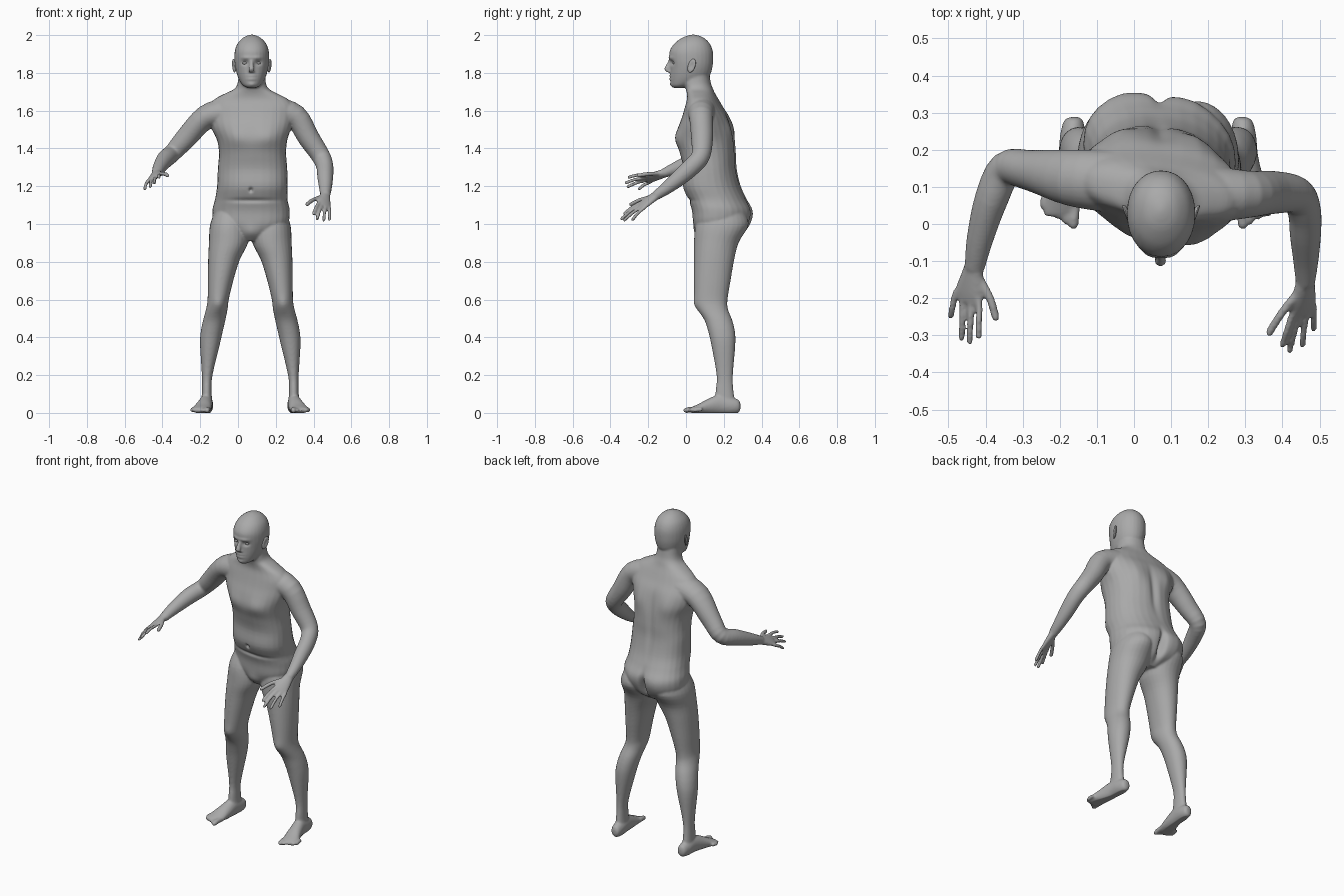
import bpy
import bmesh
from math import cos, sin, pi, exp, copysign
from mathutils import Vector

cube = bpy.data.objects.get("Cube")
if cube:
    bpy.data.objects.remove(cube, do_unlink=True)

MIDDLE = .068
X_AXIS, Y_AXIS, Z_AXIS = Vector((1, 0, 0)), Vector((0, 1, 0)), Vector((0, 0, 1))

skin = bpy.data.materials.new("grey_skin")
skin.use_nodes = True
grey = (.4, .4, .4, 1)
skin.diffuse_color = grey
skin.node_tree.nodes["Principled BSDF"].inputs["Base Color"].default_value = grey

body_mesh = bmesh.new()


def spline(rows, steps=4):
    """Smoothly resample a list of number rows."""
    result = []
    last = len(rows) - 1
    for i in range(last):
        near = (rows[max(i - 1, 0)], rows[i], rows[i + 1], rows[min(i + 2, last)])
        for k in range(steps):
            t = k / steps
            result.append([.5 * (2 * b + (c - a) * t + (2 * a - 5 * b + 4 * c - d) * t * t
                                 + (3 * b - a - 3 * c + d) * t ** 3)
                           for a, b, c, d in zip(*near)])
    result.append(list(rows[-1]))
    return result


def loft(rows, axes=None, side=None, power=2.0, sides=28):
    """Skin rows of x, y, z, half width, half depth into a closed shape."""
    rows = spline(rows)
    rings = []
    for i, (x, y, z, wide, deep) in enumerate(rows):
        before, after = rows[max(i - 1, 0)], rows[min(i + 1, len(rows) - 1)]
        if axes:
            u, v = axes
        else:
            along = (Vector(after[:3]) - Vector(before[:3])).normalized()
            u = side - along * side.dot(along) if side else along.cross(Z_AXIS)
            u = u.normalized()
            v = u.cross(along)
        ring = []
        for k in range(sides):
            c, s = cos(2 * pi * k / sides), sin(2 * pi * k / sides)
            c = copysign(abs(c) ** (2 / power), c) * max(wide, .002)
            s = copysign(abs(s) ** (2 / power), s) * max(deep, .002)
            ring.append(body_mesh.verts.new(Vector((x, y, z)) + u * c + v * s))
        rings.append(ring)
    for low, high in zip(rings, rings[1:]):
        for k in range(sides):
            n = (k + 1) % sides
            body_mesh.faces.new((low[k], low[n], high[n], high[k]))
    body_mesh.faces.new(rings[0])
    body_mesh.faces.new(rings[-1])


def stack(rows, twist=0.0, power=2.0):
    """Level cross-sections: height, middle x, half width, front y, back y."""
    loft([(x, (f + b) / 2, z, w, (b - f) / 2) for z, x, w, f, b in rows],
         axes=(X_AXIS + Y_AXIS * twist, Y_AXIS), power=power)


def digit(points, radius):
    """Finger or toe with a rounded tip."""
    points = [Vector(p) for p in points]
    tip = points[-1]
    back = (points[-2] - tip).normalized()
    rows = [(*p, radius, radius) for p in points[:-1]]
    rows.append((*(tip + back * radius), radius * .95, radius * .95))
    rows.append((*(tip + back * radius * .3), radius * .7, radius * .7))
    rows.append((*tip, radius * .2, radius * .2))
    loft(rows, sides=12)


# Torso and neck
stack([(.91, .066, .05, .09, .24), (.95, .067, .13, .06, .30), (1.0, .068, .195, .042, .328),
       (1.07, .069, .205, .035, .343), (1.13, .07, .192, .015, .318),
       (1.2, .076, .187, -.013, .287), (1.29, .077, .184, -.01, .266),
       (1.37, .077, .178, -.028, .262), (1.44, .075, .185, -.045, .255),
       (1.51, .07, .212, -.035, .24), (1.57, .07, .225, -.015, .22),
       (1.62, .07, .225, 0, .19), (1.66, .07, .195, .01, .168), (1.69, .07, .14, .008, .152),
       (1.715, .072, .092, 0, .142), (1.75, .073, .074, -.012, .13),
       (1.82, .073, .07, -.01, .12)], twist=-.12, power=2.3)

# Head
stack([(1.72, .073, .02, -.065, -.01), (1.732, .073, .044, -.077, .03),
       (1.757, .073, .064, -.082, .1), (1.79, .073, .078, -.083, .128),
       (1.83, .073, .088, -.083, .14), (1.87, .073, .092, -.087, .144),
       (1.915, .073, .09, -.087, .142), (1.955, .073, .076, -.062, .126),
       (1.985, .073, .048, -.022, .096), (1.998, .073, .022, .01, .065),
       (2.003, .073, .004, .032, .042)], power=2.1)

# Nose
loft([(.071, -.08, 1.875, .009, .008), (.071, -.092, 1.845, .011, .012),
      (.071, -.101, 1.82, .016, .014), (.071, -.093, 1.803, .017, .008)],
     axes=(X_AXIS, Y_AXIS), sides=16)

# Legs and feet
leg = [(1.06, .03, .19, .08, .3), (.99, .01, .214, .05, .322), (.9, .012, .219, .042, .278),
       (.81, .056, .223, .042, .255), (.7, .09, .225, .042, .236), (.6, .114, .226, .045, .22),
       (.55, .12, .234, .062, .222), (.49, .132, .25, .098, .245), (.43, .146, .262, .118, .259),
       (.36, .162, .266, .134, .261), (.2, .2, .256, .162, .248), (.12, .205, .256, .157, .251),
       (.04, .2, .26, .15, .262)]
foot = [(.226, .288, .035, .012, .014), (.228, .278, .035, .026, .034),
        (.23, .24, .038, .034, .045), (.234, .18, .045, .036, .052),
        (.244, .12, .034, .042, .042), (.256, .07, .022, .049, .027),
        (.262, .035, .016, .048, .017), (.264, .02, .015, .04, .01)]
for s in (1, -1):
    stack([(z, .065 + s * (i + o) / 2, (o - i) / 2, f, b) for z, i, o, f, b in leg], power=2.1)
    loft([(.065 + s * x, *rest) for x, *rest in foot], axes=(X_AXIS, Z_AXIS))
    for n in range(5):
        start = .224 + .02 * n
        digit([(.065 + s * start, .06 + .006 * n, .018),
               (.065 + s * (start + .003), .022 + .009 * n, .017),
               (.065 + s * (start + .005), -.014 + .013 * n, .011)], .011 if n else .015)

# Arms, right then left
loft([(-.06, .115, 1.59, .085, .08), (-.17, .125, 1.565, .076, .064),
      (-.28, .145, 1.45, .055, .056), (-.345, .148, 1.378, .048, .048),
      (-.385, .065, 1.343, .045, .047), (-.415, -.04, 1.3, .036, .036),
      (-.43, -.12, 1.268, .027, .024)])
loft([(.2, .08, 1.595, .08, .08), (.305, .08, 1.568, .064, .064),
      (.375, .085, 1.455, .058, .057), (.437, .078, 1.362, .05, .05),
      (.459, .035, 1.308, .045, .048), (.462, -.03, 1.25, .042, .044),
      (.463, -.1, 1.192, .034, .034), (.462, -.16, 1.15, .026, .025)])


def hand(wrist, index, pinky, thumb, tips):
    """Flat palm, four spread fingers and a thumb."""
    wrist, index, pinky = Vector(wrist), Vector(index), Vector(pinky)
    knuckle = (index + pinky) / 2
    palm = [(0, .026, .022), (.4, .034, .019), (.8, .041, .015), (1.08, .036, .01)]
    loft([(*wrist.lerp(knuckle, t), w, d) for t, w, d in palm], side=index - pinky)
    digit(thumb, .0115)
    for n, tip in enumerate(tips):
        base, tip = index.lerp(pinky, n / 3), Vector(tip)
        start = base.lerp(wrist, .25)
        bend = base.lerp(tip, .5) + Z_AXIS * .006
        digit([start, base, bend, tip], .0095)


# Hands
hand((-.43, -.11, 1.27), (-.417, -.215, 1.258), (-.482, -.19, 1.222),
     [(-.42, -.14, 1.267), (-.388, -.2, 1.265), (-.37, -.262, 1.255)],
     [(-.418, -.312, 1.245), (-.443, -.325, 1.215), (-.465, -.317, 1.193), (-.495, -.255, 1.18)])
hand((.462, -.15, 1.157), (.424, -.25, 1.108), (.484, -.222, 1.085),
     [(.445, -.18, 1.145), (.398, -.24, 1.128), (.36, -.3, 1.1)],
     [(.398, -.333, 1.048), (.418, -.347, 1.022), (.453, -.333, 1.015), (.484, -.288, 1.017)])

# Fuse the parts into one skin
bmesh.ops.recalc_face_normals(body_mesh, faces=body_mesh.faces[:])
rough = bpy.data.meshes.new("body_parts")
body_mesh.to_mesh(rough)
body_mesh.free()
body = bpy.data.objects.new("body", rough)
bpy.context.collection.objects.link(body)
remesh = body.modifiers.new("fuse", 'REMESH')
remesh.mode = 'VOXEL'
remesh.voxel_size = .006
relax = body.modifiers.new("relax", 'SMOOTH')
relax.factor = .5
relax.iterations = 5
bpy.context.view_layer.update()
fused = bpy.data.meshes.new_from_object(body.evaluated_get(bpy.context.evaluated_depsgraph_get()))
body.modifiers.clear()
body.data = fused
bpy.data.meshes.remove(rough)

# Surface forms: side offset, y, z, reach in x, y, z, push along y
forms = [(.035, -.08, 1.853, .018, .04, .012, .013),   # eye sockets
         (.03, -.08, 1.88, .03, .03, .009, -.006),     # brows
         (0, -.08, 1.775, .024, .03, .014, -.009),     # lips
         (0, -.09, 1.776, .026, .03, .005, .007),      # mouth line
         (0, -.08, 1.738, .02, .03, .012, -.006),      # chin
         (0, -.01, 1.18, .009, .05, .011, .018),       # navel
         (0, .34, 1.0, .018, .08, .08, -.045),         # seat crease
         (.09, .33, 1.03, .07, .08, .07, .012),        # buttocks
         (0, .25, 1.4, .022, .06, .15, -.014),         # spine
         (.09, -.05, 1.46, .07, .06, .05, -.012),      # chest
         (0, .02, 1.125, .13, .06, .012, .009),        # belly fold
         (.1, .23, 1.5, .05, .06, .07, .012),          # shoulder blades
         (0, .05, .95, .04, .06, .04, -.012),          # groin
         (.17, .05, .57, .03, .04, .04, -.008)]        # kneecaps
for x, y, z, rx, ry, rz, push in forms:
    for s in ((1, -1) if x else (1,)):
        centre = MIDDLE + .004 * (z > 1.7) + s * x
        for v in fused.vertices:
            p = v.co
            if abs(p.z - z) < 2.5 * rz:
                d = ((p.x - centre) / rx) ** 2 + ((p.y - y) / ry) ** 2 + ((p.z - z) / rz) ** 2
                if d < 7:
                    p.y += push * exp(-d)
for v in fused.vertices:
    v.co.z = max(v.co.z, 0)


def ball(name, centre, size, dent=0):
    """Rounded detail, optionally hollowed on its outer side."""
    bm = bmesh.new()
    bmesh.ops.create_uvsphere(bm, u_segments=24, v_segments=16, radius=1)
    outward = copysign(1, centre[0] - MIDDLE)
    for v in bm.verts:
        if v.co.x * outward > 0:
            v.co.x -= outward * dent * exp(-3 * (v.co.y ** 2 + v.co.z ** 2))
        v.co = Vector(a * b for a, b in zip(v.co, size))
        v.co.y += v.co.z * .25 * (dent > 0)
        v.co.x += outward * v.co.y * .35 * (dent > 0)
        v.co += Vector(centre)
    mesh = bpy.data.meshes.new(name)
    bm.to_mesh(mesh)
    bm.free()
    obj = bpy.data.objects.new(name, mesh)
    bpy.context.collection.objects.link(obj)
    return obj


# Eyes and ears
parts = [body]
for s, word in ((1, "left"), (-1, "right")):
    parts.append(ball(word + "_eye", (.072 + s * .035, -.058, 1.852), (.014, .013, .009)))
    parts.append(ball(word + "_ear", (.073 + s * .094, .03, 1.838), (.009, .02, .036), .8))

for obj in parts:
    obj.data.materials.clear()
    obj.data.materials.append(skin)
    for face in obj.data.polygons:
        face.use_smooth = True
